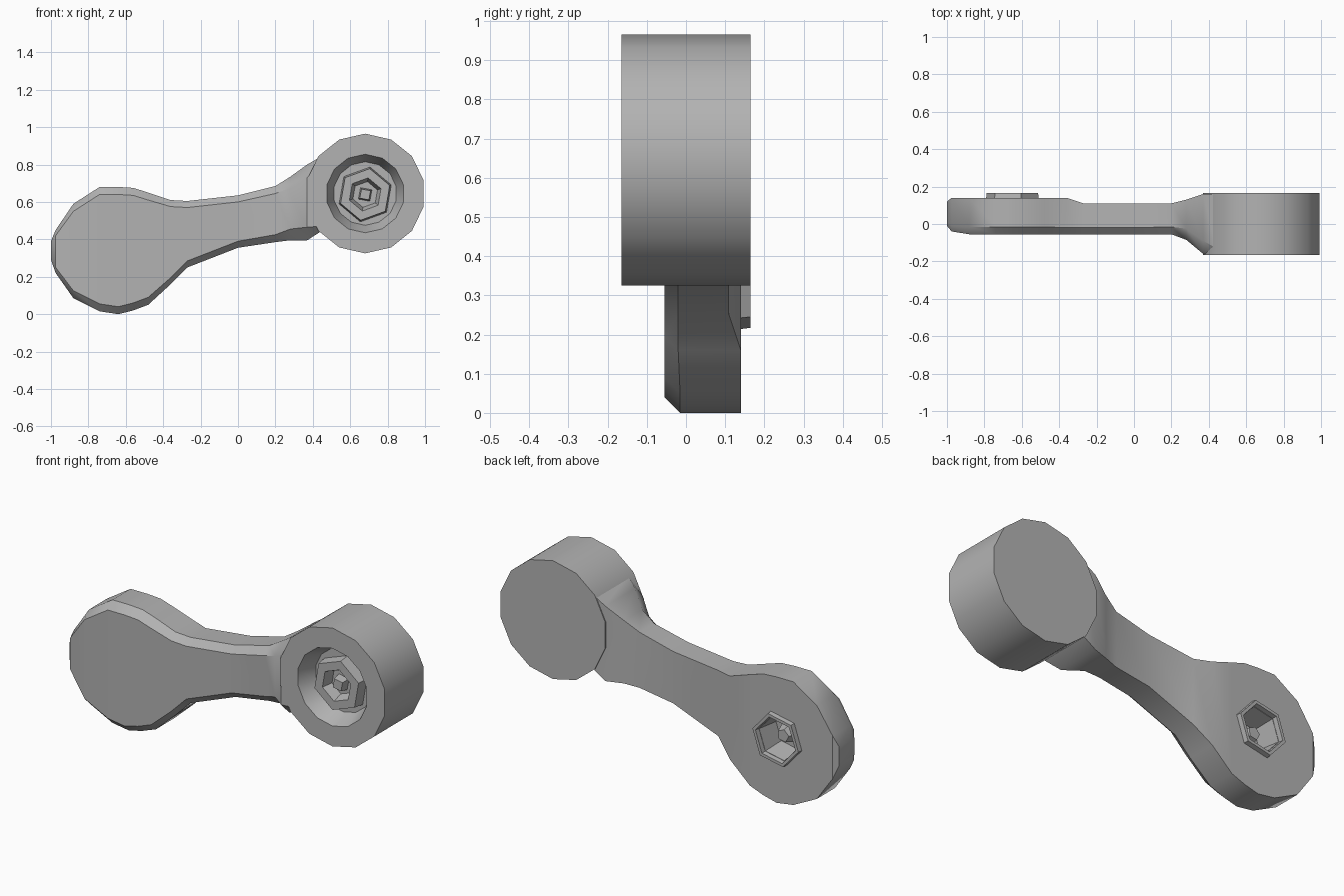
import bpy, bmesh, math

if "Cube" in bpy.data.objects:
    bpy.data.objects.remove(bpy.data.objects["Cube"], do_unlink=True)

grey = bpy.data.materials.new("plain grey")
grey.use_nodes = True
colour = (0.45, 0.45, 0.45, 1)
grey.diffuse_color = colour
grey.node_tree.nodes["Principled BSDF"].inputs["Base Color"].default_value = colour


def skin(name, rings, closed=False):
    """Bridge equal rings of points; cap the ends, or join last ring to first."""
    bm = bmesh.new()
    loops = [[bm.verts.new(p) for p in ring] for ring in rings]
    pairs = list(zip(loops, loops[1:]))
    if closed:
        pairs.append((loops[-1], loops[0]))
    else:
        bm.faces.new(loops[0])
        bm.faces.new(loops[-1])
    n = len(loops[0])
    for a, b in pairs:
        for i in range(n):
            j = (i + 1) % n
            bm.faces.new((a[i], a[j], b[j], b[i]))
    bmesh.ops.recalc_face_normals(bm, faces=bm.faces)
    mesh = bpy.data.meshes.new(name)
    bm.to_mesh(mesh)
    bm.free()
    mesh.materials.append(grey)
    obj = bpy.data.objects.new(name, mesh)
    bpy.context.collection.objects.link(obj)
    return obj


def turned(name, centre, sides, profile, turn=0.0, closed=False):
    """Revolve (radius, y) pairs about an axis along y."""
    angles = [turn + math.tau * i / sides for i in range(sides)]
    rings = [[(centre[0] + r * math.cos(a), y, centre[1] + r * math.sin(a))
              for a in angles] for r, y in profile]
    return skin(name, rings, closed)


# Paddle and arm: stations of x, bottom, top, front, back, edge bevel
stations = [
    (-1.0, .29, .39, -.01, .12, .02),
    (-.975, .22, .45, -.04, .14, .03),
    (-.88, .085, .59, -.055, .14, .04),
    (-.74, .015, .68, -.055, .14, .04),
    (-.64, 0, .68, -.055, .14, .04),
    (-.56, .02, .675, -.055, .14, .04),
    (-.48, .05, .65, -.055, .14, .04),
    (-.36, .16, .61, -.055, .14, .035),
    (-.27, .25, .605, -.055, .11, .035),
    (0, .355, .635, -.055, .11, .035),
    (.2, .385, .685, -.055, .11, .04),
    (.28, .395, .735, -.085, .13, .06),
    (.37, .395, .80, -.16, .16, .07),
    (.44, .44, .84, -.16, .16, .03),
]
arm = skin("paddle_and_arm", [
    [(x, f, lo + b), (x, f + b, lo), (x, k, lo),
     (x, k, hi), (x, f + b, hi), (x, f, hi - b)]
    for x, lo, hi, f, k, b in stations])

# Six-sided socket cut into the back of the paddle
socket = (-.65, .35)
cutter = turned("socket_cutter", socket, 6, [(.10, .02), (.125, .2)], .2)
cutter.hide_render = True
cut = arm.modifiers.new("socket", "BOOLEAN")
cut.object = cutter
cut.solver = "EXACT"
bpy.context.view_layer.objects.active = arm
bpy.ops.object.modifier_apply(modifier=cut.name)
bpy.data.objects.remove(cutter, do_unlink=True)

# Slightly raised collar and central stub of the socket
collar = turned("socket_collar", socket, 6,
                [(.145, .13), (.14, .165), (.122, .165), (.118, .13)], .2, True)
stub = turned("socket_stub", socket, 5, [(.065, .01), (.035, .10)], .5)

# Round boss with a dished recess in the front
hub = (.68, .645)
boss = turned("round_boss", hub, 14,
              [(.32, .165), (.32, -.165), (.21, -.165), (.17, -.07)],
              math.pi / 2)

# Six-sided nut inside the recess, with its own hollow
nut = turned("recessed_nut", (.68, .64), 6,
             [(.15, -.06), (.14, -.13), (.09, -.13), (.07, -.075)], .35)
pin = turned("nut_pin", (.68, .64), 4, [(.045, -.07), (.035, -.12)], .6)

bpy.ops.object.select_all(action="DESELECT")
for part in (arm, collar, stub, boss, nut, pin):
    part.select_set(True)
bpy.context.view_layer.objects.active = boss
bpy.ops.object.shade_smooth_by_angle(angle=math.radians(35))
